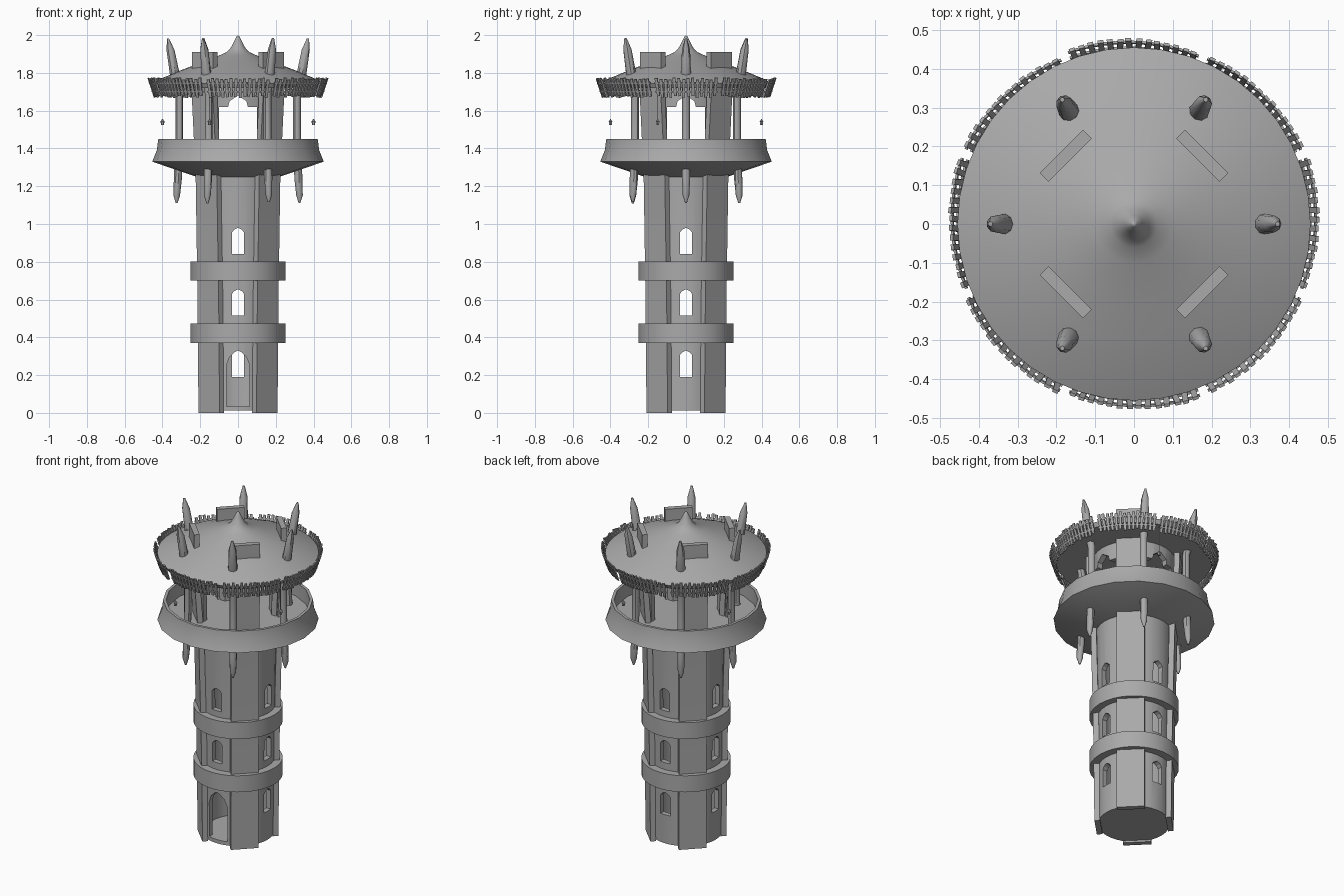
import bpy, bmesh, random
from math import sin, cos, pi, radians, atan2
from mathutils import Matrix, Vector

if "Cube" in bpy.data.objects:
    bpy.data.objects.remove(bpy.data.objects["Cube"])

random.seed(4)

stone = bpy.data.materials.new("dark_grey")
stone.diffuse_color = (0.4, 0.4, 0.4, 1)
stone.use_nodes = True
stone.node_tree.nodes["Principled BSDF"].inputs["Base Color"].default_value = stone.diffuse_color


def finish(bm, name, angle=35):
    bmesh.ops.remove_doubles(bm, verts=bm.verts, dist=1e-5)
    bmesh.ops.recalc_face_normals(bm, faces=bm.faces)
    me = bpy.data.meshes.new(name)
    bm.to_mesh(me)
    bm.free()
    me.materials.append(stone)
    ob = bpy.data.objects.new(name, me)
    bpy.context.collection.objects.link(ob)
    bpy.ops.object.select_all(action='DESELECT')
    ob.select_set(True)
    bpy.context.view_layer.objects.active = ob
    if angle:
        bpy.ops.object.shade_smooth_by_angle(angle=radians(angle))
    return ob


def lathe(name, profile, sides, closed=True, angle=35):
    """Revolve (radius, z) points around the z axis."""
    bm = bmesh.new()
    rings = [[bm.verts.new((r * cos(2 * pi * i / sides), r * sin(2 * pi * i / sides), z))
              for i in range(sides)] for r, z in profile]
    n = len(rings)
    for k in range(n if closed else n - 1):
        a, b = rings[k], rings[(k + 1) % n]
        for i in range(sides):
            j = (i + 1) % sides
            bm.faces.new((a[i], a[j], b[j], b[i]))
    return finish(bm, name, angle)


def tube(bm, path, sides=8):
    """Tapered round bar through (position, radius) points."""
    rings = [[bm.verts.new(p + Vector((r * cos(2 * pi * i / sides), r * sin(2 * pi * i / sides), 0)))
              for i in range(sides)] for p, r in path]
    for a, b in zip(rings, rings[1:]):
        for i in range(sides):
            j = (i + 1) % sides
            bm.faces.new((a[i], a[j], b[j], b[i]))
    bm.faces.new(rings[0])
    bm.faces.new(rings[-1])


def box(bm, matrix, size):
    bmesh.ops.create_cube(bm, size=1, matrix=matrix @ Matrix.Diagonal((*size, 1)))


def cut(target, outline, y0, y1, turn=0):
    """Cut an (x, z) outline through the target, extruded along y."""
    bm = bmesh.new()
    a = [bm.verts.new((x, y0, z)) for x, z in outline]
    b = [bm.verts.new((x, y1, z)) for x, z in outline]
    bm.faces.new(a)
    bm.faces.new(b)
    for i in range(len(a)):
        j = (i + 1) % len(a)
        bm.faces.new((a[i], a[j], b[j], b[i]))
    bmesh.ops.rotate(bm, verts=bm.verts, matrix=Matrix.Rotation(turn, 3, 'Z'))
    cutter = finish(bm, "cutter", 0)
    cutter.hide_render = True
    bpy.context.view_layer.objects.active = target
    mod = target.modifiers.new("cut", 'BOOLEAN')
    mod.operation = 'DIFFERENCE'
    mod.solver = 'EXACT'
    mod.object = cutter
    bpy.ops.object.modifier_apply(modifier=mod.name)
    bpy.data.objects.remove(cutter)


def mirrored(half):
    return half + [(-x, z) for x, z in reversed(half) if x > 0]


# Hollow tower wall, flaring towards the top, and its floor slab
body = lathe("tower_wall", [(0.203, 0.012), (0.207, 0.6), (0.216, 1.25), (0.235, 1.74),
                            (0.20, 1.74), (0.185, 1.25), (0.175, 0.6), (0.172, 0.012)], 32)
lathe("ground_floor", [(0, 0.012), (0.19, 0.012), (0.19, 0.032), (0, 0.032)], 32, closed=False)

# Windows on all four sides, front door, large lookout openings
for turn in (0, pi / 2):
    for z in (0.19, 0.515, 0.84):
        cut(body, mirrored([(0.033, z), (0.033, z + 0.115), (0.02, z + 0.13), (0, z + 0.14)]),
            -0.4, 0.4, turn)
    cut(body, mirrored([(0.10, 1.345), (0.10, 1.62), (0.052, 1.62), (0.045, 1.65), (0, 1.68)]),
        -0.4, 0.4, turn)
cut(body, mirrored([(0.062, 0.035), (0.062, 0.25), (0.045, 0.295), (0, 0.33)]), -0.4, 0)

# Four diagonal pilasters rising through the roof
bm = bmesh.new()
levels = [(0.217, 0.0), (0.224, 0.6), (0.238, 1.25), (0.265, 1.65), (0.265, 1.91)]
for k in range(4):
    rot = Matrix.Rotation(pi / 4 + k * pi / 2, 3, 'Z')
    rings = [[bm.verts.new(rot @ Vector((d + o, w, z))) for o, w in
              ((0, -0.079), (0, 0.079), (-0.032, 0.079), (-0.032, -0.079))] for d, z in levels]
    for a, b in zip(rings, rings[1:]):
        for i in range(4):
            j = (i + 1) % 4
            bm.faces.new((a[i], a[j], b[j], b[i]))
    bm.faces.new(rings[0])
    bm.faces.new(rings[-1])
finish(bm, "pilasters", 20)

# Two bands around the shaft
for name, z in (("lower_band", 0.37), ("upper_band", 0.70)):
    lathe(name, [(0.252, z), (0.252, z + 0.102), (0.205, z + 0.102), (0.205, z)], 32)

# Balcony bowl with floor and parapet
lathe("balcony", [(0, 1.25), (0.22, 1.25), (0.454, 1.33), (0.43, 1.39), (0.422, 1.45),
                  (0.405, 1.45), (0.405, 1.36), (0, 1.36)], 20, closed=False, angle=30)

# Roof with pointed finial
lathe("roof", [(0, 1.72), (0.44, 1.72), (0.455, 1.745), (0.40, 1.773), (0.30, 1.815), (0.20, 1.853),
               (0.10, 1.892), (0.06, 1.91), (0.04, 1.93), (0.022, 1.965), (0.008, 1.993), (0, 2.0)],
      40, closed=False, angle=45)

# Six sharpened posts through balcony and roof
bm = bmesh.new()
post = [(0.325, 1.12, 0.005), (0.325, 1.16, 0.018), (0.319, 1.25, 0.022), (0.312, 1.45, 0.021),
        (0.312, 1.7, 0.021), (0.335, 1.8, 0.027), (0.358, 1.93, 0.022), (0.37, 1.99, 0.006)]
for k in range(6):
    a = k * pi / 3
    lift = random.uniform(-0.012, 0.006)
    tube(bm, [(Vector((d * cos(a), d * sin(a), z + lift)), r) for d, z, r in post], 9)
finish(bm, "posts", 40)

# Eight slightly skewed fence panels around the eaves
bm = bmesh.new()
step = radians(3.0)
for k in range(8):
    skew = random.uniform(-0.006, 0.006)
    for i in range(14):
        t = i - 6.5
        ang = k * pi / 4 + t * step
        r = 0.457 + skew * t / 6.5
        frame = (Matrix.Rotation(ang, 4, 'Z') @ Matrix.Translation((r, 0, 1.722))
                 @ Matrix.Rotation(radians(18), 4, 'Y'))
        wobble = Matrix.Translation((0.001, 0, random.uniform(-0.006, 0.006)))
        roll = Matrix.Rotation(random.uniform(-0.06, 0.06), 4, 'X')
        box(bm, frame @ wobble @ roll, (0.008, 0.015, 0.1))
        for z in (-0.022, 0.026):
            box(bm, frame @ Matrix.Translation((0.003, 0, z)), (0.006, 0.0255, 0.009))
finish(bm, "eaves_fence", 0)

# Four small lanterns hanging on chains
bm = bmesh.new()
start = atan2(-0.15, 0.40)
for k in range(4):
    a = start + k * pi / 2
    x, y = 0.427 * cos(a), 0.427 * sin(a)
    tube(bm, [(Vector((x, y, 1.55)), 0.0012), (Vector((x, y, 1.725)), 0.0012)], 5)
    tube(bm, [(Vector((x, y, z)), r) for z, r in
              ((1.525, 0.008), (1.54, 0.01), (1.542, 0.012), (1.555, 0.002))], 6)
finish(bm, "lanterns", 30)
